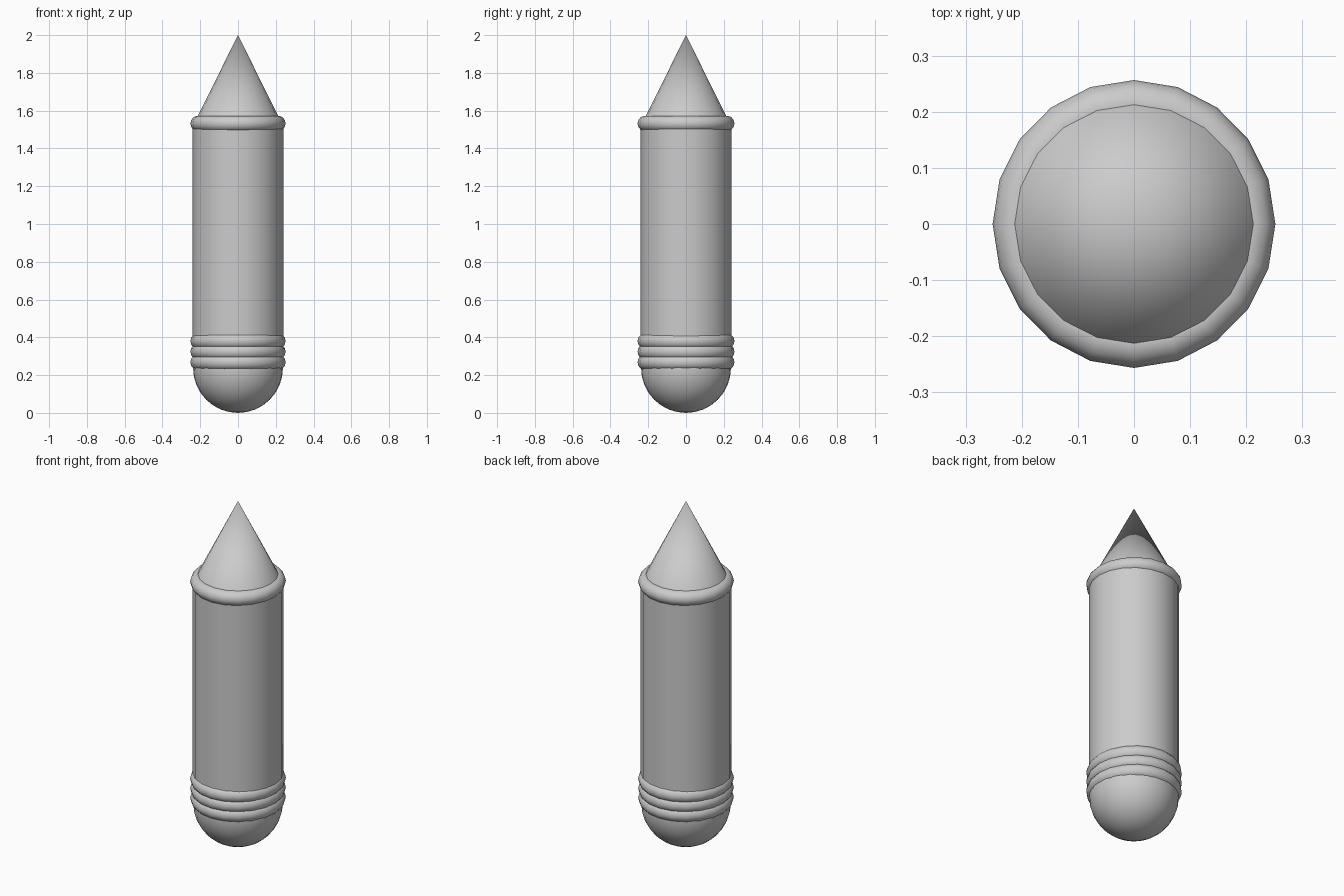
import bpy, math

if "Cube" in bpy.data.objects:
    bpy.data.objects.remove(bpy.data.objects["Cube"])

SIDES = 20


def finish(name, angle=40):
    ob = bpy.context.object
    ob.name = name
    bpy.ops.object.shade_smooth_by_angle(angle=math.radians(angle))
    return ob


def ring(name, z):
    bpy.ops.mesh.primitive_torus_add(major_segments=SIDES, minor_segments=14,
                                     major_radius=0.212, minor_radius=0.042,
                                     location=(0, 0, z))
    ob = finish(name, 60)
    ob.scale = (0.992, 1.01, 1)


# straight barrel
bpy.ops.mesh.primitive_cylinder_add(vertices=SIDES, radius=0.24, depth=1.29,
                                    location=(0, 0, 0.885))
finish("barrel")

# pointed tip
bpy.ops.mesh.primitive_cone_add(vertices=SIDES, radius1=0.234, radius2=0,
                                depth=0.47, location=(0, 0, 1.765))
finish("tip")

# rounded end
bpy.ops.mesh.primitive_uv_sphere_add(segments=32, ring_count=16, radius=0.238,
                                     location=(0, 0, 0.238))
finish("rounded_end")

# collar under the tip and three grip bands
ring("tip_collar", 1.532)
for i in range(3):
    ring(f"grip_band_{i + 1}", 0.268 + 0.056 * i)
